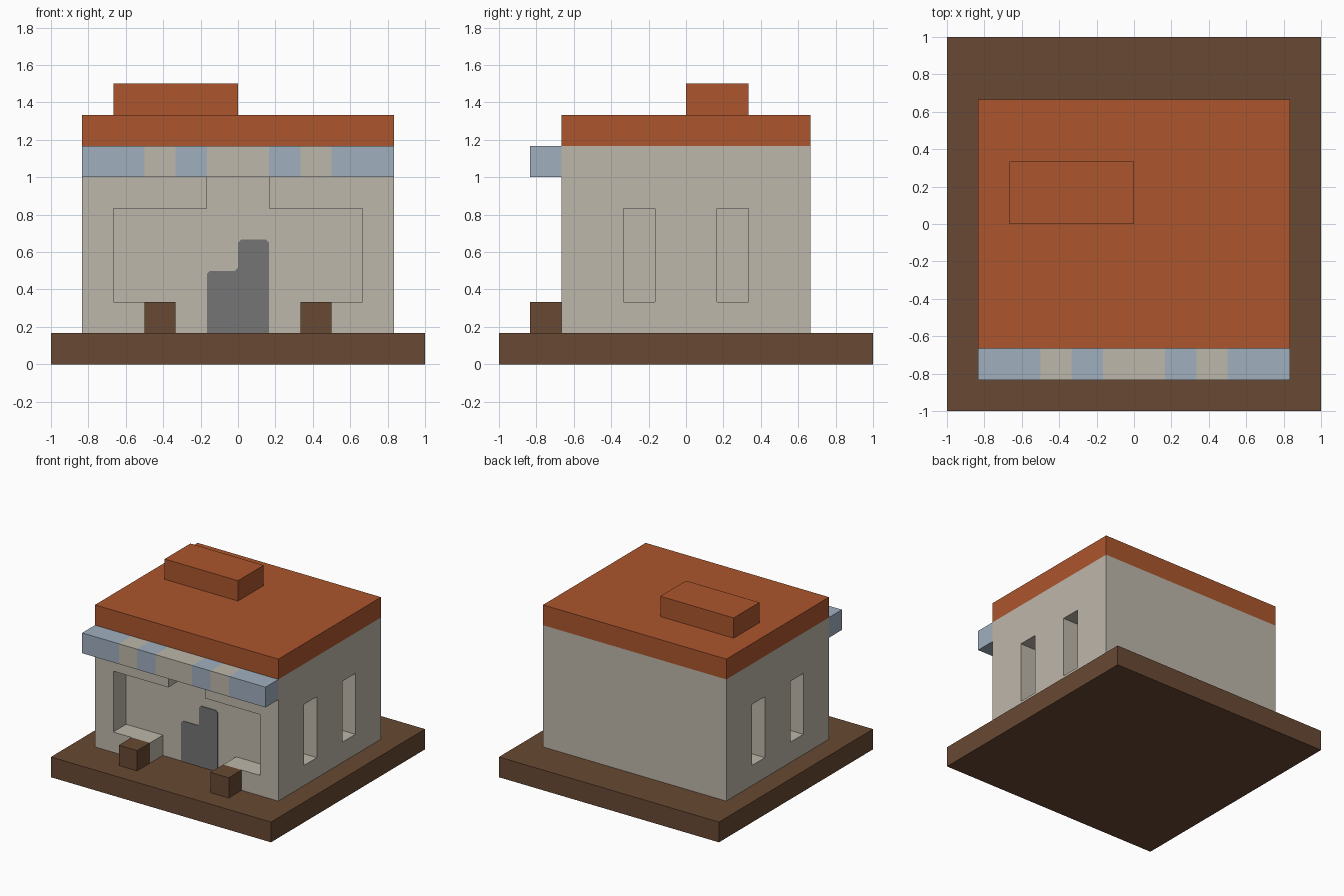
import bpy
import bmesh
from mathutils import Vector

U = 1 / 6  # the building sits on a grid of sixths

if "Cube" in bpy.data.objects:
    bpy.data.objects.remove(bpy.data.objects["Cube"], do_unlink=True)


def linear(c):
    c /= 255
    return c / 12.92 if c <= 0.04045 else ((c + 0.055) / 1.055) ** 2.4


def material(name, r, g, b):
    m = bpy.data.materials.new(name)
    m.use_nodes = True
    col = (linear(r), linear(g), linear(b), 1)
    m.diffuse_color = col
    bsdf = next(n for n in m.node_tree.nodes if n.type == "BSDF_PRINCIPLED")
    bsdf.inputs["Base Color"].default_value = col
    return m


BROWN = material("wood brown", 104, 73, 51)
CREAM = material("wall cream", 190, 183, 170)
ROOF = material("roof terracotta", 172, 86, 45)
BLUE = material("awning blue", 160, 175, 190)
GREY = material("door grey", 117, 117, 117)


def finish(bm, name, *mats):
    bmesh.ops.recalc_face_normals(bm, faces=bm.faces)
    mesh = bpy.data.meshes.new(name)
    bm.to_mesh(mesh)
    bm.free()
    for m in mats:
        mesh.materials.append(m)
    ob = bpy.data.objects.new(name, mesh)
    bpy.context.collection.objects.link(ob)
    return ob


def box_mesh(x, y, z):
    """Box from (low, high) pairs in grid units."""
    bm = bmesh.new()
    bmesh.ops.create_cube(bm, size=1)
    for v in bm.verts:
        v.co = Vector([U * (r[0] if c < 0 else r[1]) for c, r in zip(v.co, (x, y, z))])
    return bm


def box(name, x, y, z, mat):
    return finish(box_mesh(x, y, z), name, mat)


def prism(name, outline, y0, y1, mat):
    """Extrude an x-z outline in grid units from y0 to y1."""
    bm = bmesh.new()
    face = bm.faces.new([bm.verts.new((x * U, y0 * U, z * U)) for x, z in outline])
    ext = bmesh.ops.extrude_face_region(bm, geom=[face])
    moved = [v for v in ext["geom"] if isinstance(v, bmesh.types.BMVert)]
    bmesh.ops.translate(bm, verts=moved, vec=(0, (y1 - y0) * U, 0))
    return finish(bm, name, mat)


def cut(target, cutter):
    mod = target.modifiers.new("cut", "BOOLEAN")
    mod.operation = "DIFFERENCE"
    mod.solver = "EXACT"
    mod.object = cutter
    bpy.context.view_layer.objects.active = target
    bpy.ops.object.modifier_apply(modifier=mod.name)
    bpy.data.objects.remove(cutter, do_unlink=True)


# Base slab, walls, roof and roof block
box("base", (-6, 6), (-6, 6), (0, 1), BROWN)
walls = box("walls", (-5, 5), (-4, 4), (1, 7), CREAM)
box("roof", (-5, 5), (-4, 4), (7, 8), ROOF)
box("chimney", (-4, 0), (0, 2), (8, 9), ROOF)

# Recessed shop front, one unit deep
half = [(2, 0.5), (2, 2), (4, 2), (4, 5), (1, 5), (1, 6)]
opening = half + [(-x, z) for x, z in reversed(half)]
cut(walls, prism("front_cutter", opening, -4.5, -3, CREAM))

# Tall window recesses, two on each side
for side in (-1, 1):
    for y in (-2, 1):
        xs = sorted((side * 4, side * 5.5))
        cut(walls, box("window_cutter", xs, (y, y + 1), (2, 5), CREAM))

# Stepped door panel with softened top corners, on the recess wall
door = [(-1, 1), (-1, 2.9), (-0.9, 3), (-0.1, 3), (0, 3.1),
        (0, 3.9), (0.1, 4), (0.9, 4), (1, 3.9), (1, 1)]
prism("door", door, -3.03, -3, GREY)

# Striped awning
bm = box_mesh((-5, 5), (-5, -4), (6, 7))
for x in (-3, -2, -1, 1, 2, 3):
    bmesh.ops.bisect_plane(bm, geom=bm.verts[:] + bm.edges[:] + bm.faces[:],
                           plane_co=(x * U, 0, 0), plane_no=(1, 0, 0))
for f in bm.faces:
    d = abs(f.calc_center_median().x) / U
    f.material_index = 1 if d < 1 or 2 < d < 3 else 0
finish(bm, "awning", BLUE, CREAM)

# Crates either side of the entrance
box("crate_right", (-3, -2), (-5, -4), (1, 2), BROWN)
box("crate_left", (2, 3), (-5, -4), (1, 2), BROWN)
